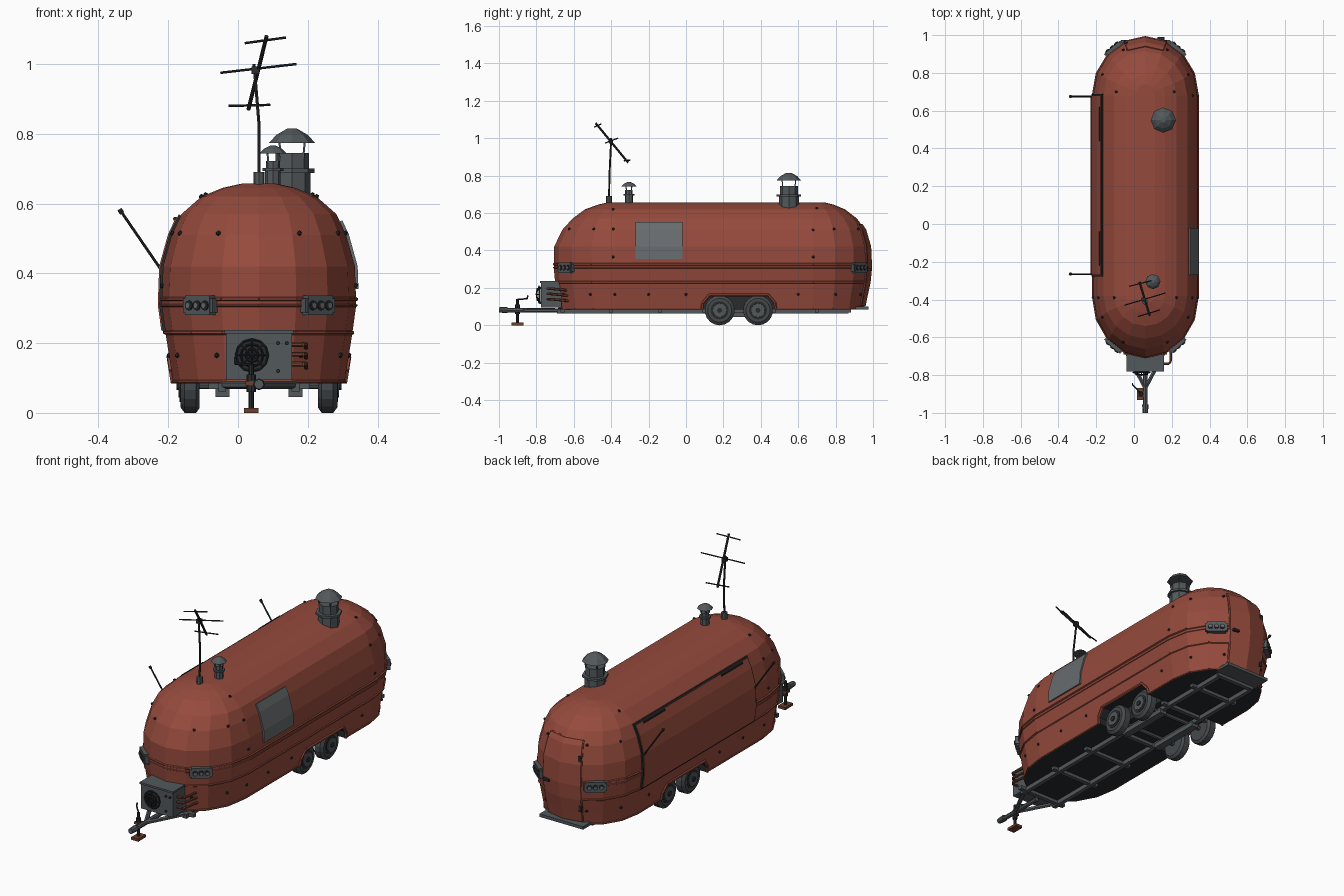
import bpy, bmesh, math
from mathutils import Vector, Matrix

if "Cube" in bpy.data.objects:
    bpy.data.objects.remove(bpy.data.objects["Cube"])

def material(name, c):
    m = bpy.data.materials.new(name)
    m.diffuse_color = (*c, 1)
    m.use_nodes = True
    m.node_tree.nodes["Principled BSDF"].inputs["Base Color"].default_value = m.diffuse_color
    return m

RED = material("red_paint", (0.30, 0.068, 0.045))
STEEL = material("grey_steel", (0.085, 0.098, 0.106))
GLASS = material("window_grey", (0.135, 0.148, 0.155))
DARK = material("dark_metal", (0.022, 0.024, 0.026))
TYRE = material("tyre_grey", (0.06, 0.067, 0.073))
RUST = material("rusty_brown", (0.15, 0.05, 0.028))

CX, YF, YR = 0.06, -0.38, 0.68      # body centre line, ends of the straight sides
# shell profile: height, half width, front end, rear end
PROFILE = [(.085, .245, -.68, .95), (.16, .257, -.69, .965), (.23, .268, -.70, .98), (.31, .279, -.707, .988),
           (.42, .275, -.705, .983), (.51, .25, -.662, .957), (.57, .222, -.607, .915),
           (.62, .165, -.54, .85), (.645, .105, -.47, .79), (.657, .05, -.42, .74)]

def at(z):
    for a, b in zip(PROFILE, PROFILE[1:]):
        if z <= b[0]:
            t = (z - a[0]) / (b[0] - a[0])
            return [a[i] + t * (b[i] - a[i]) for i in (1, 2, 3)]

def end_pt(end, deg, z, off=0):     # point on the rounded front (-1) or rear (1) end
    w, f, r = at(z)
    a, d = math.radians(deg), (YF - f if end < 0 else r - YR)
    return Vector((CX + (w + off) * math.sin(a), (YF if end < 0 else YR) + end * (d + off) * math.cos(a), z))

def side_pt(s, y, z, off=0):        # point on a straight side
    return Vector((CX + s * (at(z)[0] + off), y, z))

ANG = [-90 + 22.5 * i for i in range(9)]
def outline(z, off=0):
    return [end_pt(-1, a, z, off) for a in ANG] + [end_pt(1, -a, z, off) for a in ANG]

def finish(bm, name, *mats):
    bmesh.ops.recalc_face_normals(bm, faces=bm.faces)
    me = bpy.data.meshes.new(name)
    bm.to_mesh(me)
    bm.free()
    for m in mats:
        me.materials.append(m)
    ob = bpy.data.objects.new(name, me)
    bpy.context.collection.objects.link(ob)
    return ob

def rod(bm, p, q, r, r2=None, n=8):
    p, q = Vector(p), Vector(q)
    m = Matrix.Translation((p + q) / 2) @ (q - p).to_track_quat('Z', 'Y').to_matrix().to_4x4()
    bmesh.ops.create_cone(bm, cap_ends=True, segments=n, radius1=r, radius2=r if r2 is None else r2,
                          depth=(q - p).length, matrix=m)

def path(bm, pts, r, closed=False, n=6):
    for p, q in zip(pts, pts[1:] + (pts[:1] if closed else [])):
        rod(bm, p, q, r, n=n)

def box(bm, c, size, rot=Matrix()):
    bmesh.ops.create_cube(bm, size=1, matrix=Matrix.Translation(c) @ rot @ Matrix.Diagonal((*size, 1)))

def circle(c, r, n=12):             # circle facing the front
    return [Vector(c) + Vector((r * math.cos(t * math.tau / n), 0, r * math.sin(t * math.tau / n))) for t in range(n)]

def patch(name, rows, mat, thick=.01):
    bm = bmesh.new()
    g = [[bm.verts.new(p) for p in row] for row in rows]
    for a, b in zip(g, g[1:]):
        for i in range(len(a) - 1):
            bm.faces.new((a[i], a[i + 1], b[i + 1], b[i]))
    ob = finish(bm, name, mat)
    mod = ob.modifiers.new("thickness", 'SOLIDIFY')
    mod.thickness, mod.offset = thick, 0
    return ob

# Body shell, dark underneath
bm = bmesh.new()
rings = [[bm.verts.new(p) for p in outline(row[0])] for row in PROFILE]
for a, b in zip(rings, rings[1:]):
    for i in range(len(a)):
        j = (i + 1) % len(a)
        bm.faces.new((a[i], a[j], b[j], b[i]))
bm.faces.new(rings[-1])
bm.faces.new(rings[0]).material_index = 1
body = finish(bm, "body_shell", RED, DARK)

# Wheel arches cut from both sides, with a raised lip
ARCH = [(.085, .05), (.09, .12), (.125, .162), (.44, .162), (.475, .12), (.48, .05)]
bm = bmesh.new()
for s in (-1, 1):
    loops = [[bm.verts.new((CX + s * x, y, z)) for y, z in ARCH] for x in (.15, .4)]
    for i in range(6):
        j = (i + 1) % 6
        bm.faces.new((loops[0][i], loops[0][j], loops[1][j], loops[1][i]))
    for lp in loops:
        bm.faces.new(lp)
for f in bm.faces:
    f.material_index = 1
cutter = finish(bm, "arch_cutter", RED, DARK)
cutter.hide_render, cutter.display_type = True, 'WIRE'
cut = body.modifiers.new("wheel_arches", 'BOOLEAN')
cut.object, cut.solver = cutter, 'EXACT'
bm = bmesh.new()
for s in (-1, 1):
    path(bm, [side_pt(s, y, max(z, .086)) for y, z in ARCH], .008)
finish(bm, "arch_lips", RED)

# Belt mouldings
bm = bmesh.new()
for z, r in ((.326, .006), (.308, .004), (.23, .006), (.089, .005)):
    ring = outline(z)
    if z < .1:      # bottom trim stops at the wheel arches
        path(bm, [side_pt(-1, .09, z)] + ring[:9] + [side_pt(1, .09, z)], r)
        path(bm, [side_pt(1, .48, z)] + ring[9:] + [side_pt(-1, .48, z)], r)
    else:
        path(bm, ring, r, True)
finish(bm, "belt_mouldings", RED)

# Side window and service hatch
patch("side_window", [[side_pt(1, y, z, .003) for y in (-.27, -.02)] for z in (.355, .42, .51, .55)], GLASS)
patch("hatch_frame", [[side_pt(-1, y, z, .002) for y in (-.277, .687)] for z in (.228, .31, .42, .51, .567)], DARK)
patch("hatch_panel", [[side_pt(-1, y, z, .006) for y in (-.27, .68)] for z in (.236, .31, .42, .51, .56)], RED)
bm = bmesh.new()
for a, b in ((-.22, -.04), (.44, .62)):
    rod(bm, side_pt(-1, a, .556, .012), side_pt(-1, b, .556, .012), .006)
for y in (-.265, .675):
    tip = Vector((-.337, y, .58))
    rod(bm, (-.21, y, .395), tip, .004)
    rod(bm, tip - Vector((.003, 0, -.004)), tip + Vector((.005, 0, -.008)), .007)
finish(bm, "hatch_hinges_and_poles", DARK)

# Rear door, frame, handle and step
ZD, AD = (.105, .16, .23, .31, .42, .51, .535), (-23, 0, 23)
patch("rear_door", [[end_pt(1, a, z, .002) for a in AD] for z in ZD], RED)
bm = bmesh.new()
path(bm, [end_pt(1, -23, z, .003) for z in ZD] + [end_pt(1, 0, ZD[-1], .003)]
     + [end_pt(1, 23, z, .003) for z in reversed(ZD)], .006)
finish(bm, "door_frame", RED)
bm = bmesh.new()
box(bm, end_pt(1, 17, .30, .006), (.035, .02, .012))
for z in (.18, .45):
    box(bm, end_pt(1, -22, z, .004), (.016, .016, .03))
finish(bm, "door_handle_and_hinges", DARK)
bm = bmesh.new()
box(bm, (CX, .925, .092), (.26, .10, .016))
finish(bm, "rear_step", STEEL)

# Light clusters on the four corners
plates, lenses, rims = bmesh.new(), bmesh.new(), bmesh.new()
for end in (-1, 1):
    for a in (-37, 37):
        c, t = end_pt(end, a, .308), end_pt(end, a + 5, .308) - end_pt(end, a - 5, .308)
        t.normalize()
        n = Vector((t.y, -t.x, 0))
        if n.y * end < 0:
            n = -n
        rot = Matrix((t, n, (0, 0, 1))).transposed().to_4x4()
        box(plates, c, (.095, .028, .056), rot)
        box(plates, c, (.112, .024, .04), rot)
        for k in (-1, 0, 1):
            p = c + t * k * .03
            rod(rims, p, p + n * .018, .014, n=10)
            rod(lenses, p, p + n * .021, .008, n=10)
finish(plates, "light_plates", STEEL)
finish(rims, "light_rims", DARK)
finish(lenses, "light_lenses", GLASS)

# Rivets
bm = bmesh.new()
spots = [end_pt(e, a, z) for e in (-1, 1) for a, z in
         ((-66, .515), (-28, .515), (28, .515), (66, .515), (-65, .165), (-28, .165), (28, .165), (65, .165))]
spots += [side_pt(s, y, z) for s in (-1, 1) for y, z in
          ((-.39, .62), (-.39, .515), (-.39, .365), (.70, .625), (.79 - .11, .51), (.68, .365),
           (-.38, .165), (-.2, .165), (0, .165), (.6, .165))]
for p in spots:
    bmesh.ops.create_icosphere(bm, subdivisions=1, radius=.008, matrix=Matrix.Translation(p))
finish(bm, "rivets", DARK)

# Roof chimney and small vent share one design
def chimney(name, x, y, z0, steps, r, post):
    bm = bmesh.new()
    for za, zb, ra, rb in steps:
        rod(bm, (x, y, za), (x, y, zb), ra, rb)
    for k in range(4):
        a = math.pi / 4 + k * math.pi / 2
        dx, dy = r * math.cos(a), r * math.sin(a)
        rod(bm, (x + dx, y + dy, post[0]), (x + dx * 1.15, y + dy * 1.15, post[1]), .004, n=4)
    finish(bm, name, STEEL)

chimney("chimney", .155, .55, .64, [(.62, .69, .053, .053), (.688, .7, .065, .065), (.70, .745, .048, .048),
        (.773, .797, .067, .045), (.797, .815, .045, .014)], .045, (.73, .78))
chimney("small_vent", .10, -.305, .63, [(.63, .695, .022, .022), (.693, .702, .03, .03), (.70, .722, .02, .02),
        (.743, .757, .04, .026), (.757, .766, .026, .008)], .019, (.715, .748))

# Aerial
bm = bmesh.new()
rod(bm, (.06, -.412, .64), (.06, -.412, .69), .016)
finish(bm, "aerial_base", STEEL)
bm = bmesh.new()
path(bm, [Vector(p) for p in ((.06, -.412, .68), (.06, -.408, .83), (.046, -.4, 1.0))], .005)
rod(bm, (.03, -.31, .87), (.082, -.482, 1.08), .006)
box(bm, (.05, -.4, .982), (.022, .022, .022))
for p, q in (((-.05, -.43, .975), (.167, -.365, 1.0)), ((.02, -.49, 1.06), (.137, -.455, 1.076)),
             ((-.027, -.33, .88), (.092, -.3, .883))):
    rod(bm, p, q, .0035, n=6)
finish(bm, "aerial", DARK)

# Front cooling unit with fan and pipes
bm = bmesh.new()
box(bm, (.06, -.72, .165), (.19, .11, .14))
box(bm, (.06, -.72, .232), (.198, .122, .01))
finish(bm, "cooling_unit", STEEL)
bm = bmesh.new()
F = Vector((.04, -.778, .165))
rod(bm, F, F + Vector((0, -.006, 0)), .043, n=12)
for r, d in ((.046, .008), (.032, .018), (.018, .022)):
    path(bm, circle(F - Vector((0, d, 0)), r), .003, True, 4)
for p in circle(F - Vector((0, .008, 0)), .046, 8):
    rod(bm, p, F - Vector((0, .024, 0)), .0025, n=4)
for x, z in ((.115, .12), (.115, .2), (.14, .2)):
    rod(bm, (x, -.77, z), (x, -.782, z), .006)
finish(bm, "fan_grille", DARK)
bm = bmesh.new()
for z in (.14, .168, .196):
    path(bm, [Vector(p) for p in ((.15, -.74, z), (.185, -.74, z), (.195, -.725, z), (.195, -.62, z - .01))], .007)
finish(bm, "cooling_pipes", RUST)

# Chassis frame, drawbar and axles
bm = bmesh.new()
for s in (-1, 1):
    box(bm, (CX + s * .105, .09, .074), (.022, 1.56, .024))
    rod(bm, (CX + s * .105, -.67, .08), (CX, -.87, .08), .011, n=6)
    box(bm, (CX + s * .105, .28, .058), (.04, .3, .025))
for y in (-.66, -.4, -.14, .1, .47, .7, .87):
    box(bm, (CX, y, .077), (.29 if y < .8 else .23, .022, .018))
for y in (.18, .385):
    rod(bm, (-.13, y, .08), (.25, y, .08), .012)
rod(bm, (CX, -.7, .08), (CX, -.97, .08), .012)
rod(bm, (CX, -.955, .082), (CX, -1.0, .082), .017, .014)
finish(bm, "chassis_frame", STEEL)

# Jockey stand
bm = bmesh.new()
rod(bm, (.038, -.9, .01), (.038, -.9, .14), .008)
rod(bm, (.038, -.9, .06), (.038, -.9, .11), .013)
path(bm, [Vector(p) for p in ((.038, -.9, .138), (-.008, -.85, .142), (-.008, -.845, .16))], .004)
finish(bm, "jockey_stand", DARK)
bm = bmesh.new()
box(bm, (.038, -.9, .007), (.042, .065, .014))
box(bm, (.038, -.9, .085), (.032, .03, .012))
finish(bm, "stand_foot", RUST)

# Wheels
tyres, hubs, caps = bmesh.new(), bmesh.new(), bmesh.new()
for s in (-1, 1):
    for y in (.18, .385):
        P = lambda d: (CX + s * d, y, .08)
        rod(tyres, P(.18), P(.213), .08, n=18)
        rod(tyres, P(.213), P(.225), .08, .064, n=18)
        rod(tyres, P(.18), P(.17), .08, .066, n=18)
        rod(caps, P(.2), P(.227), .049, n=18)
        rod(hubs, P(.2), P(.23), .042, .036, n=18)
        rod(caps, P(.2), P(.236), .014)
finish(tyres, "tyres", TYRE)
finish(caps, "hub_rings", DARK)
finish(hubs, "wheel_hubs", STEEL)
